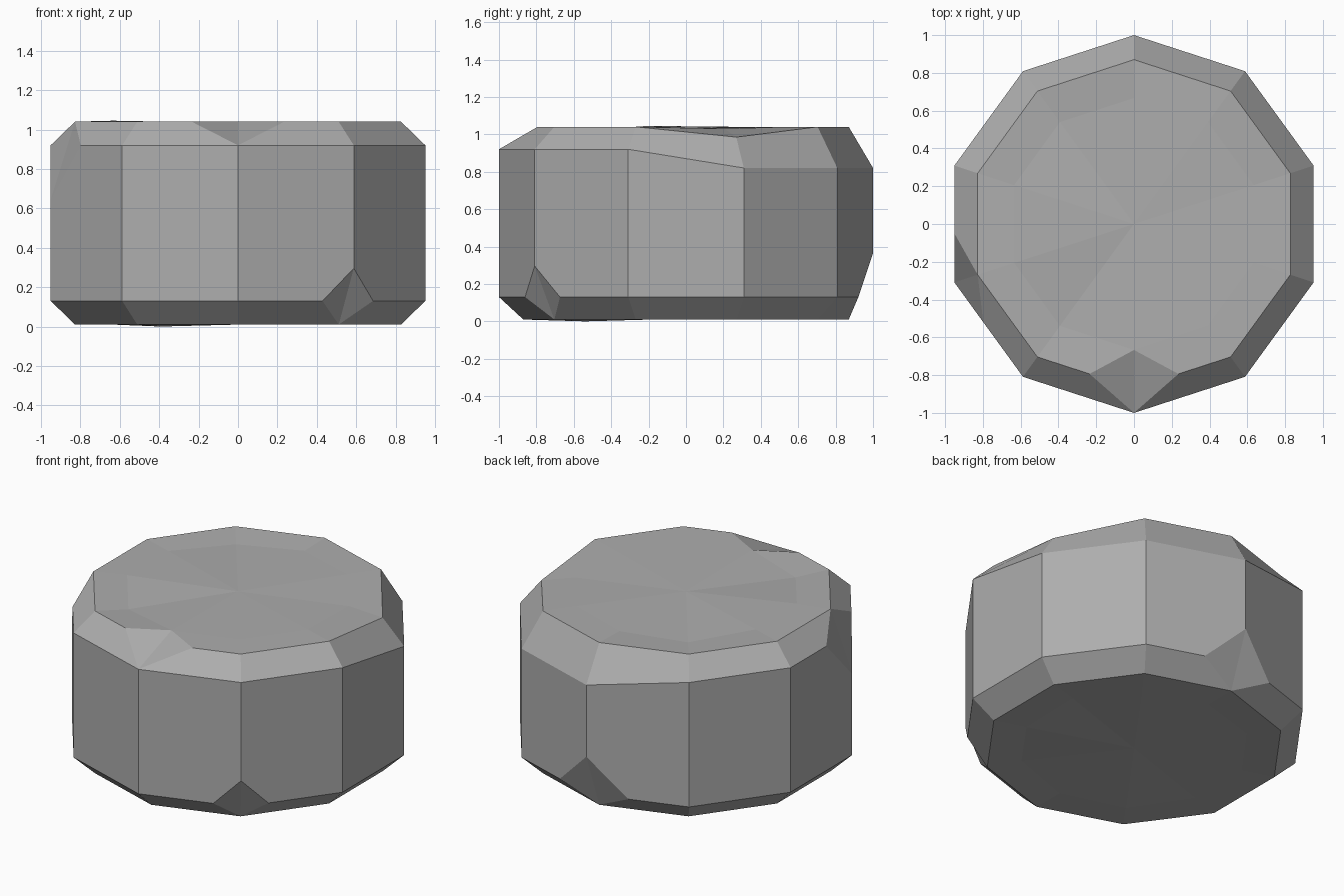
import bpy, bmesh
from math import sin, cos, pi

if "Cube" in bpy.data.objects:
    bpy.data.objects.remove(bpy.data.objects["Cube"])

SIDES = 10
stone = bpy.data.materials.new("stone_grey")
stone.use_nodes = True
grey = (0.42, 0.42, 0.42, 1)
stone.diffuse_color = grey
stone.node_tree.nodes["Principled BSDF"].inputs["Base Color"].default_value = grey

bm = bmesh.new()


def ring(radius, height, changes={}):
    """Ring of vertices starting at the back, with some heights changed."""
    verts = []
    for i in range(SIDES):
        a = pi / 2 + i * 2 * pi / SIDES
        verts.append(bm.verts.new((radius * cos(a), radius * sin(a), changes.get(i, height))))
    return verts


def split(v, other, t):
    """New vertex on the edge from v to other."""
    edge = bm.edges.get((v, other))
    return bmesh.utils.edge_split(edge, v, t)[1]


def chip(v, sides, a, b, t):
    """Knock off corner v, leaving two facets that meet on the line a-b."""
    for other in sides:
        h = split(v, other, t)
        for end in (a, b):
            for face in list(v.link_faces):
                if h in face.verts and end in face.verts:
                    bmesh.utils.face_split(face, h, end)
                    break
    v.co = a.co.lerp(b.co, 0.5)


# Rings from the underside to the slightly uneven top
under = ring(0.667, 0.01, {1: 0.02, 4: 0.0, 6: 0.025, 8: 0.02})
base = ring(0.87, 0.01)
low = ring(1, 0.13)
high = ring(1, 0.92, {8: 0.82, 9: 0.82, 0: 0.82})
rim = ring(0.87, 1.04, {8: 0.985})
top = ring(0.667, 1.04, {0: 1.035, 1: 1.02, 3: 1.045, 4: 1.02, 8: 1.03})
levels = [under, base, low, high, rim, top]
bottom_centre = bm.verts.new((0, 0, 0.015))
top_centre = bm.verts.new((0, 0, 1.033))

for i in range(SIDES):
    j = (i + 1) % SIDES
    for lower, upper in zip(levels, levels[1:]):
        bm.faces.new((lower[i], lower[j], upper[j], upper[i]))
    bm.faces.new((top[i], top[j], top_centre))
    bm.faces.new((under[j], under[i], bottom_centre))

# Chips out of the bottom edge, the top rim and the upper side
for i, t in ((0, 0.45), (6, 0.27)):
    reach = split(low[i], high[i], 0.34 if i == 0 else 0.21)
    chip(low[i], (low[i - 1], low[i + 1]), reach, base[i], 0.41 if i == 0 else t)
chip(rim[5], (rim[4], rim[6]), high[5], top[5], 0.46)
reach = split(high[3], low[3], 0.35)
chip(high[3], (high[2], high[4]), reach, rim[3], 0.42)

bmesh.ops.recalc_face_normals(bm, faces=bm.faces[:])
mesh = bpy.data.meshes.new("stone_block")
bm.to_mesh(mesh)
bm.free()
mesh.materials.append(stone)
block = bpy.data.objects.new("stone_block", mesh)
bpy.context.scene.collection.objects.link(block)
